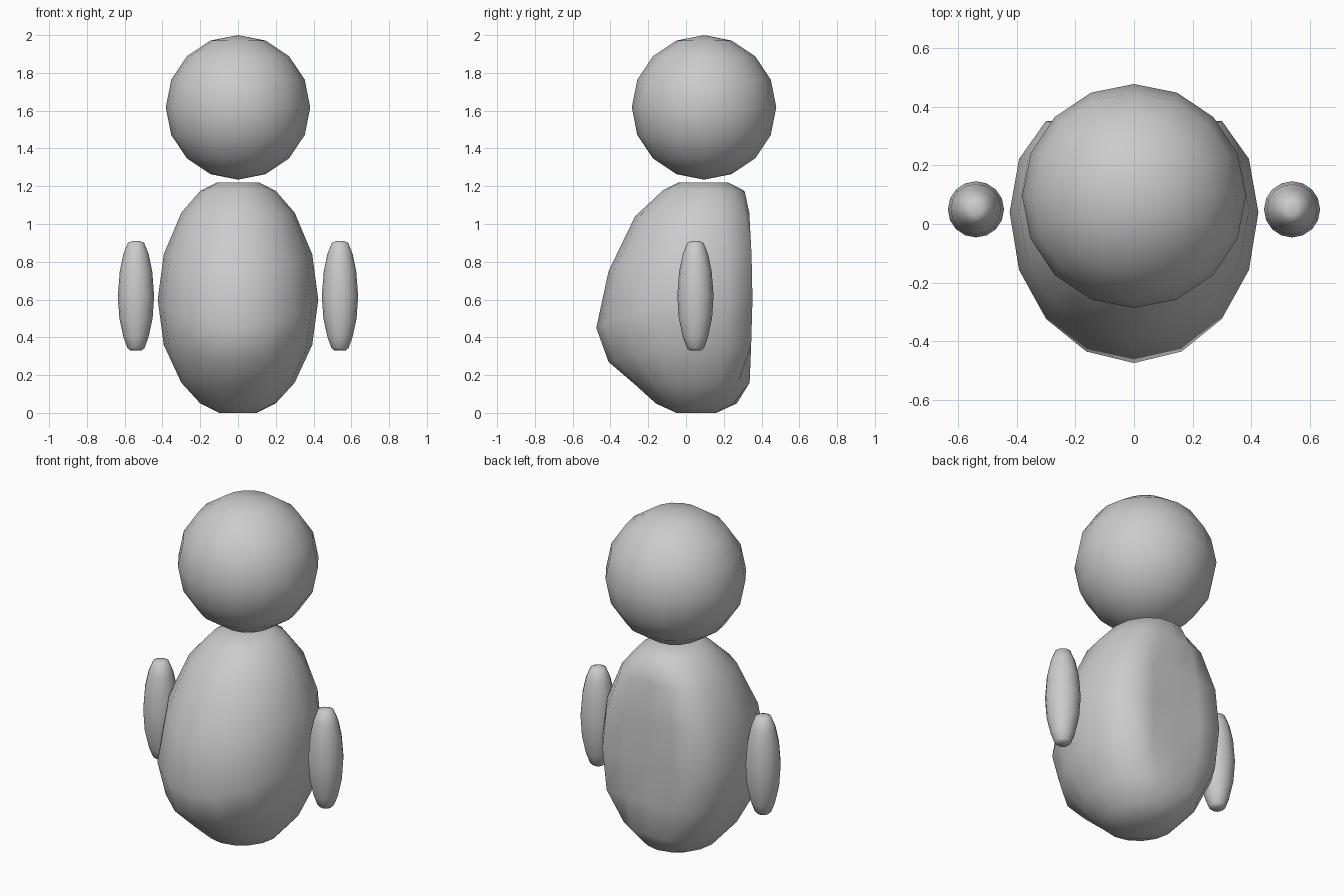
import bpy, bmesh, math

if "Cube" in bpy.data.objects:
    bpy.data.objects.remove(bpy.data.objects["Cube"])

SIDES = 16


def loft(name, rings):
    """Skin a stack of equal-length rings and cap both ends."""
    bm = bmesh.new()
    rows = [[bm.verts.new(p) for p in ring] for ring in rings]
    for a, b in zip(rows, rows[1:]):
        for i in range(SIDES):
            j = (i + 1) % SIDES
            bm.faces.new((a[i], a[j], b[j], b[i]))
    bm.faces.new(rows[0][::-1])
    bm.faces.new(rows[-1])
    bmesh.ops.recalc_face_normals(bm, faces=bm.faces[:])
    for f in bm.faces:
        f.smooth = True
    mesh = bpy.data.meshes.new(name)
    bm.to_mesh(mesh)
    bm.free()
    obj = bpy.data.objects.new(name, mesh)
    bpy.context.collection.objects.link(obj)
    return obj


ANGLES = [2 * math.pi * i / SIDES for i in range(SIDES)]

# Head: round ball
bpy.ops.mesh.primitive_uv_sphere_add(segments=SIDES, ring_count=8, radius=0.3825,
                                     location=(0, 0.0955, 1.6175))
head = bpy.context.object
head.name = "head"
bpy.ops.object.shade_smooth()

# Body: egg with a low belly at the front and a flattened back
# (side z, front z, half width, front y, centre y, back limit)
BODY = [
    (0.003, 0.003, 0.10, -0.05, 0.05, 0.160),
    (0.05, 0.05, 0.20, -0.16, 0.045, 0.27),
    (0.16, 0.15, 0.30, -0.27, 0.04, 0.337),
    (0.36, 0.27, 0.393, -0.41, 0.04, 0.345),
    (0.60, 0.45, 0.425, -0.475, 0.04, 0.352),
    (0.84, 0.75, 0.393, -0.41, 0.05, 0.347),
    (1.06, 1.04, 0.30, -0.27, 0.07, 0.335),
    (1.175, 1.18, 0.20, -0.12, 0.09, 0.31),
    (1.22, 1.22, 0.11, -0.04, 0.10, 0.235),
]


def body_ring(zs, zf, w, front, yc, back):
    ring = []
    for a in ANGLES:
        s = math.sin(a)
        lean = max(0, -s) ** 1.5
        depth = yc - front if s < 0 else w * 1.12
        ring.append((w * math.cos(a), min(yc + depth * s, back), zs + (zf - zs) * lean))
    return ring


body = loft("body", [body_ring(*r) for r in BODY])
body.data.vertices[0].co.z = 0

for v in body.data.vertices:
    if v.co.z < 0.01:
        v.co.z = 0

# Arms: slim blunt spindles, one on each side (z, radius)
ARM = [(0.33, 0.03), (0.343, 0.045), (0.40, 0.066), (0.50, 0.088), (0.62, 0.096),
       (0.75, 0.086), (0.84, 0.067), (0.90, 0.043), (0.91, 0.02)]
for side, x in (("left", -0.54), ("right", 0.54)):
    loft(side + "_arm", [[(x + r * math.cos(a), 0.05 + r * math.sin(a), z)
                          for a in ANGLES] for z, r in ARM])
